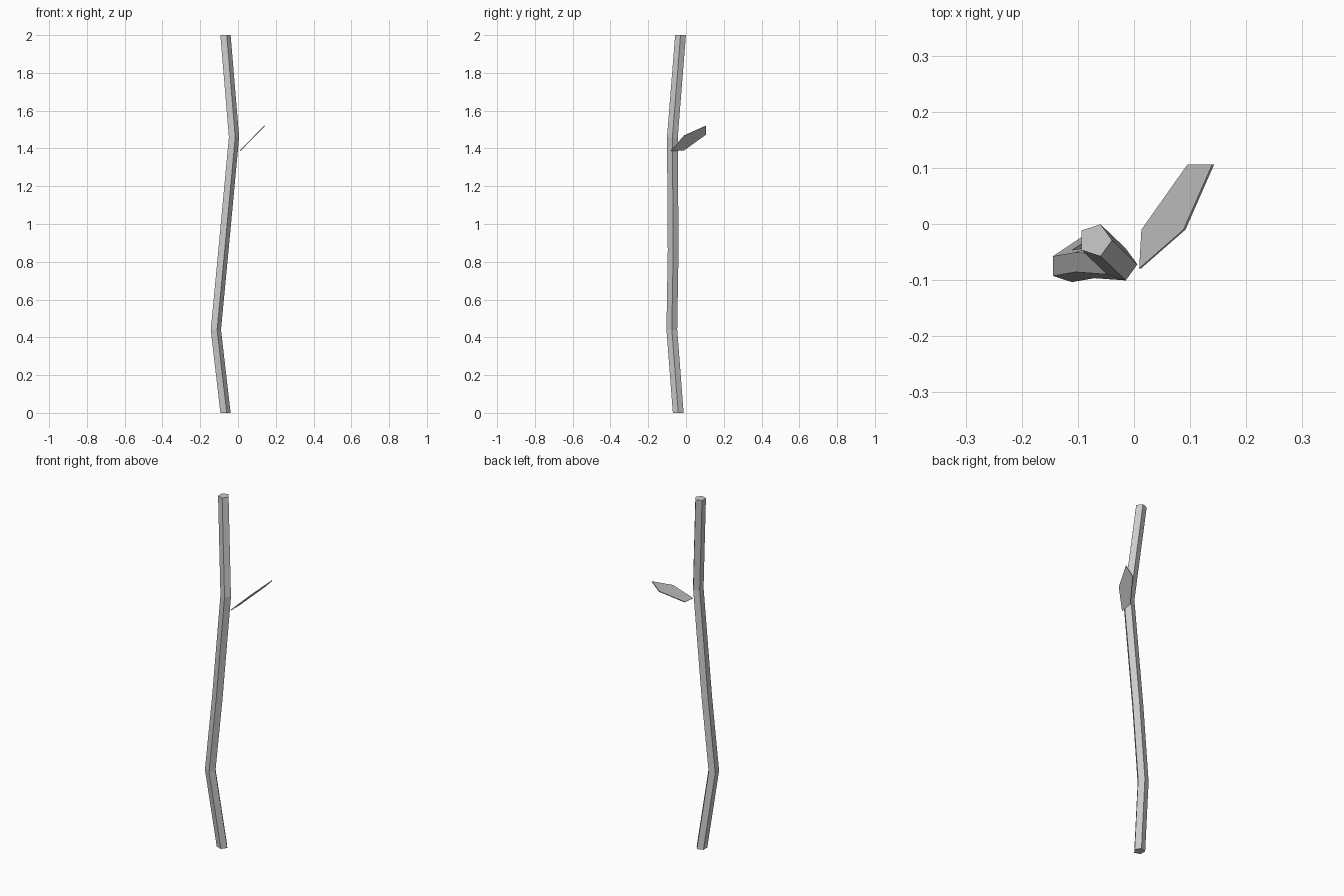
import bpy, bmesh
from math import cos, sin, tau

if "Cube" in bpy.data.objects:
    bpy.data.objects.remove(bpy.data.objects["Cube"])


def add_object(name, bm):
    bmesh.ops.recalc_face_normals(bm, faces=bm.faces)
    mesh = bpy.data.meshes.new(name)
    bm.to_mesh(mesh)
    bm.free()
    obj = bpy.data.objects.new(name, mesh)
    bpy.context.collection.objects.link(obj)
    return obj


# Stem: five-sided tube with level rings along a bent path
SIDES, RADIUS = 5, 0.03
path = [(-0.069, -0.041, 0), (-0.12, -0.075, 0.44), (-0.08, -0.068, 0.86),
        (-0.024, -0.072, 1.46), (-0.069, -0.029, 2)]
bm = bmesh.new()
rings = [[bm.verts.new((x + RADIUS * cos(tau * i / SIDES),
                        y + RADIUS * sin(tau * i / SIDES), z))
          for i in range(SIDES)] for x, y, z in path]
for low, high in zip(rings, rings[1:]):
    for i in range(SIDES):
        j = (i + 1) % SIDES
        bm.faces.new((low[i], low[j], high[j], high[i]))
bm.faces.new(rings[0][::-1])
bm.faces.new(rings[-1])
add_object("stem", bm)

# Leaf: thin five-cornered blade tilted up to the right
outline = [(0.011, -0.079), (0.09, -0.01), (0.141, 0.106),
           (0.097, 0.106), (0.015, -0.01)]
bm = bmesh.new()
bm.faces.new([bm.verts.new((x, y, 1.376 + 1.02 * x)) for x, y in outline])
leaf = add_object("leaf", bm)
thickness = leaf.modifiers.new("thickness", 'SOLIDIFY')
thickness.thickness = 0.005
thickness.offset = 0
